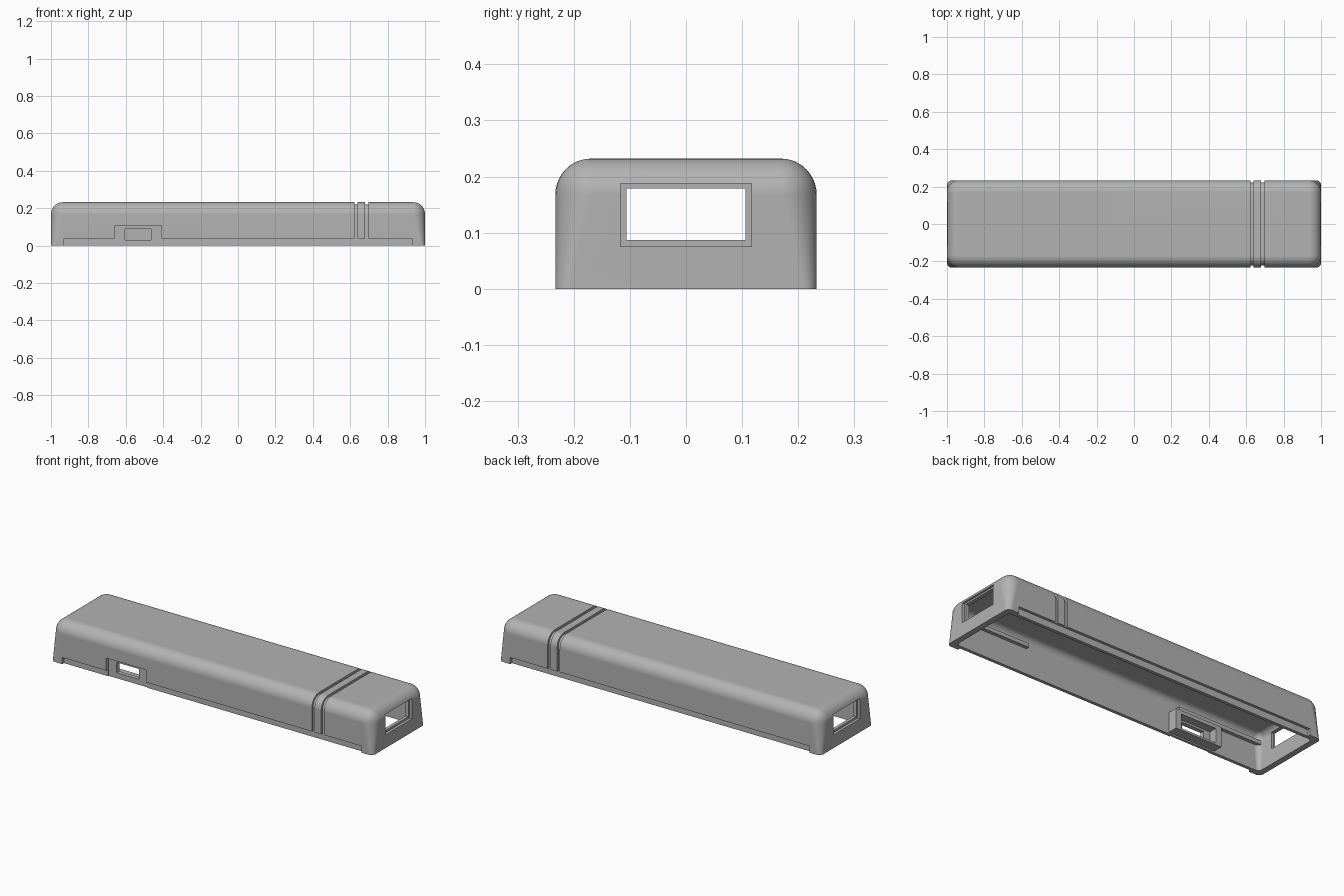
import bpy, bmesh, math

if "Cube" in bpy.data.objects:
    bpy.data.objects.remove(bpy.data.objects["Cube"], do_unlink=True)

grey = bpy.data.materials.new("plain_grey")
grey.use_nodes = True
grey.diffuse_color = (0.45, 0.45, 0.45, 1)
grey.node_tree.nodes["Principled BSDF"].inputs["Base Color"].default_value = (0.45, 0.45, 0.45, 1)


def finish(bm, name):
    bmesh.ops.recalc_face_normals(bm, faces=bm.faces)
    mesh = bpy.data.meshes.new(name)
    bm.to_mesh(mesh)
    bm.free()
    mesh.materials.append(grey)
    obj = bpy.data.objects.new(name, mesh)
    bpy.context.collection.objects.link(obj)
    return obj


def loft(bm, rings):
    """Skin a stack of equal-length rings and cap both ends."""
    loops = [[bm.verts.new(p) for p in ring] for ring in rings]
    n = len(loops[0])
    for low, high in zip(loops, loops[1:]):
        for i in range(n):
            j = (i + 1) % n
            bm.faces.new((low[i], low[j], high[j], high[i]))
    bm.faces.new(loops[0])
    bm.faces.new(loops[-1])


def rounded_ring(hx, hy, r, z, steps=8):
    pts = []
    for k, (sx, sy) in enumerate(((1, 1), (-1, 1), (-1, -1), (1, -1))):
        for s in range(steps + 1):
            a = math.pi / 2 * (k + s / steps)
            pts.append((sx * (hx - r) + r * math.cos(a), sy * (hy - r) + r * math.sin(a), z))
    return pts


def domed_block(name, hx, hy, z0, top, r_low, r, steps=10):
    """Block whose upright corners widen with height into a rounded top edge."""
    rings = [rounded_ring(hx, hy, r_low, z0)]
    for s in range(steps + 1):
        a = math.pi / 2 * s / steps
        inset = (r - 0.002) * (1 - math.cos(a))
        rings.append(rounded_ring(hx - inset, hy - inset, r - inset, top - r + r * math.sin(a)))
    bm = bmesh.new()
    loft(bm, rings)
    return finish(bm, name)


def box(name, x, y, z):
    bm = bmesh.new()
    loft(bm, [[(a, b, c) for a, b in ((x[0], y[0]), (x[1], y[0]), (x[1], y[1]), (x[0], y[1]))] for c in z])
    return finish(bm, name)


def arch(name, x, half, low, top, r, steps=10):
    """Round-shouldered section extruded along x."""
    side = [(half - r + r * math.cos(math.pi / 2 * s / steps),
             top - r + r * math.sin(math.pi / 2 * s / steps)) for s in range(steps + 1)]
    side = [(half, low)] + side
    outline = side + [(-y, z) for y, z in reversed(side)]
    bm = bmesh.new()
    loft(bm, [[(a, y, z) for y, z in outline] for a in x])
    return finish(bm, name)


def combine(target, tool, operation):
    tool.hide_render = True
    mod = target.modifiers.new("combine", 'BOOLEAN')
    mod.operation, mod.object, mod.solver = operation, tool, 'EXACT'
    bpy.context.view_layer.objects.active = target
    bpy.ops.object.modifier_apply(modifier=mod.name)
    bpy.data.objects.remove(tool, do_unlink=True)


# Hollow cover, open underneath
cover = domed_block("cover_shell", 1, 0.233, 0, 0.232, 0.025, 0.065)
combine(cover, domed_block("cavity", 0.967, 0.2, -0.05, 0.202, 0.015, 0.035), 'DIFFERENCE')

# Inner rails near both ends, and the collar behind the side port
for side in (-1, 1):
    ys = sorted((side * 0.18, side * 0.212))
    combine(cover, box("rail", (0.52, 0.98), ys, (0.142, 0.163)), 'UNION')
    combine(cover, box("rail", (-0.98, -0.44), ys, (0.142, 0.163)), 'UNION')
combine(cover, box("port_collar", (-0.68, -0.39), (-0.222, -0.145), (0.008, 0.12)), 'UNION')

# Recessed lip along both long sides
for side in (-1, 1):
    ys = sorted((side * 0.218, side * 0.3))
    combine(cover, box("lip_cut", (-0.93, 0.93), ys, (-0.05, 0.037)), 'DIFFERENCE')

# Side port: recessed panel, inner pocket and opening
combine(cover, box("panel_cut", (-0.657, -0.41), (-0.3, -0.213), (-0.06, 0.107)), 'DIFFERENCE')
combine(cover, box("pocket_cut", (-0.645, -0.425), (-0.19, -0.1), (0.02, 0.1)), 'DIFFERENCE')
combine(cover, box("port_cut", (-0.605, -0.465), (-0.29, -0.12), (0.031, 0.089)), 'DIFFERENCE')

# Framed window in each end
combine(cover, box("window_cut", (-1.1, 1.1), (-0.106, 0.106), (0.087, 0.179)), 'DIFFERENCE')
for side in (-1, 1):
    xs = sorted((side * 0.985, side * 1.1))
    combine(cover, box("frame_cut", xs, (-0.117, 0.117), (0.075, 0.188)), 'DIFFERENCE')

# Twin grooves wrapping over the top
for x in (0.622, 0.68):
    groove = arch("groove_cut", (x, x + 0.017), 0.26, 0.037, 0.26, 0.06)
    combine(groove, arch("groove_core", (x - 0.05, x + 0.07), 0.222, -0.05, 0.221, 0.054), 'DIFFERENCE')
    combine(cover, groove, 'DIFFERENCE')

# Smooth rounded edges, crisp corners
bpy.ops.object.select_all(action='DESELECT')
cover.select_set(True)
bpy.context.view_layer.objects.active = cover
bpy.ops.object.shade_smooth_by_angle(angle=math.radians(30))
weighted = cover.modifiers.new("weighted_normals", 'WEIGHTED_NORMAL')
weighted.keep_sharp = True
